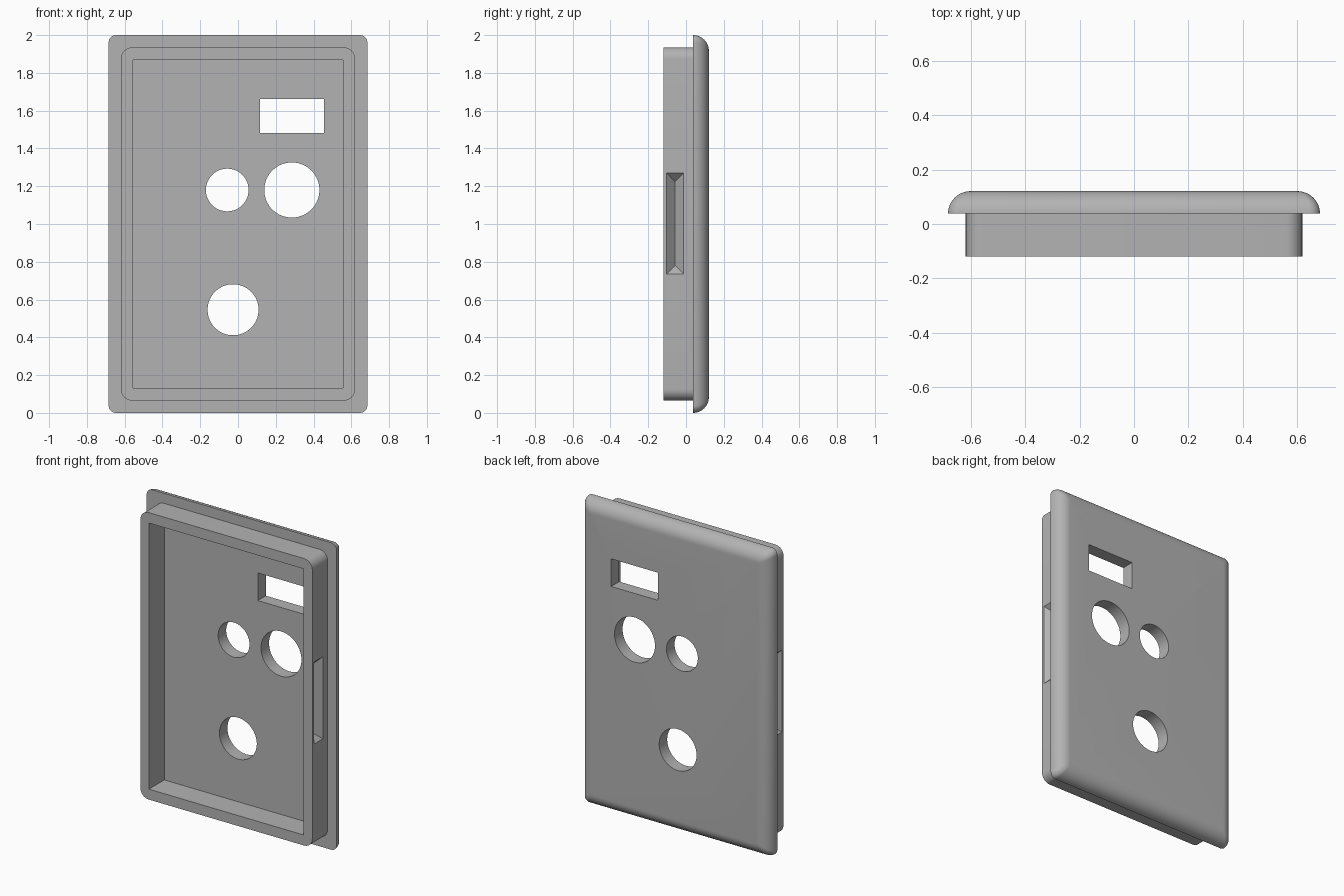
import bpy, bmesh, math
from mathutils import Vector

if "Cube" in bpy.data.objects:
    bpy.data.objects.remove(bpy.data.objects["Cube"], do_unlink=True)

grey = bpy.data.materials.new("plain grey")
grey.use_nodes = True
colour = (0.45, 0.45, 0.45, 1)
grey.diffuse_color = colour
grey.node_tree.nodes["Principled BSDF"].inputs["Base Color"].default_value = colour

FRONT, SEAT, BACK, MID = -0.12, 0.038, 0.121, 1.0


def make_object(name, bm):
    bmesh.ops.recalc_face_normals(bm, faces=bm.faces)
    mesh = bpy.data.meshes.new(name)
    bm.to_mesh(mesh)
    bm.free()
    mesh.materials.append(grey)
    obj = bpy.data.objects.new(name, mesh)
    bpy.context.collection.objects.link(obj)
    return obj


def rounded_ring(bm, half_w, half_h, radius, y, steps=8):
    """Rounded rectangle of vertices in the plane of the plate."""
    ring = []
    for k, (sx, sz) in enumerate([(1, 1), (-1, 1), (-1, -1), (1, -1)]):
        for i in range(steps + 1):
            a = math.pi / 2 * (k + i / steps)
            x = sx * (half_w - radius) + radius * math.cos(a)
            z = sz * (half_h - radius) + radius * math.sin(a)
            ring.append(bm.verts.new((x, y, MID + z)))
    return ring


def loft(bm, rings):
    for a, b in zip(rings, rings[1:]):
        n = len(a)
        for i in range(n):
            j = (i + 1) % n
            bm.faces.new((a[i], a[j], b[j], b[i]))
    bm.faces.new(rings[0])
    bm.faces.new(rings[-1])


# Plate: cavity floor, raised lip, flange, then the rounded back edge
sections = [
    (0.558, 0.867, 0.002, SEAT),
    (0.558, 0.867, 0.002, FRONT),
    (0.62, 0.935, 0.06, FRONT),
    (0.62, 0.935, 0.06, SEAT),
]
edge = BACK - SEAT
ARC = 12
for i in range(ARC + 1):
    t = math.pi / 2 * i / ARC
    inset = edge * (1 - math.cos(t))
    corner = 0.04 - 0.03 * inset / edge
    sections.append((0.685 - inset, 1 - inset, corner, SEAT + edge * math.sin(t)))
bm = bmesh.new()
loft(bm, [rounded_ring(bm, *s) for s in sections])
plate = make_object("wall_plate", bm)


def prism(name, outline):
    """Cutter that passes through the plate from front to back."""
    bm = bmesh.new()
    loft(bm, [[bm.verts.new((x, y, z)) for x, z in outline] for y in (-0.3, 0.3)])
    return make_object(name, bm)


def circle(cx, cz, r, n=64):
    return [(cx + r * math.cos(2 * math.pi * i / n),
             cz + r * math.sin(2 * math.pi * i / n)) for i in range(n)]


def side_notch(name, side):
    """Hipped groove cutter for one side of the lip."""
    y0, y1, z0, z1, depth = -0.103, -0.012, 0.735, 1.27, 0.046
    bm = bmesh.new()
    ym, face = (y0 + y1) / 2, 0.62
    points = [(face - depth, ym, z0 + depth), (face - depth, ym, z1 - depth)]
    for x in (face, face + 0.03):
        points += [(x, y, z) for y in (y0, y1) for z in (z0, z1)]
    for p in points:
        bm.verts.new(Vector((side * p[0], p[1], p[2])))
    bmesh.ops.convex_hull(bm, input=bm.verts)
    return make_object(name, bm)


cutters = [
    prism("small_round_cutter", circle(-0.057, 1.18, 0.113)),
    prism("large_round_cutter", circle(0.285, 1.18, 0.146)),
    prism("lower_round_cutter", circle(-0.026, 0.546, 0.135)),
    prism("window_cutter", [(0.116, 1.482), (0.455, 1.482), (0.455, 1.662), (0.116, 1.662)]),
    side_notch("left_notch_cutter", 1),
    side_notch("right_notch_cutter", -1),
]

# Cut the openings and drop the cutters
bpy.ops.object.select_all(action="DESELECT")
plate.select_set(True)
bpy.context.view_layer.objects.active = plate
for cutter in cutters:
    cutter.hide_render = True
    mod = plate.modifiers.new(cutter.name, "BOOLEAN")
    mod.operation = "DIFFERENCE"
    mod.solver = "EXACT"
    mod.object = cutter
    bpy.ops.object.modifier_apply(modifier=mod.name)
    bpy.data.objects.remove(cutter, do_unlink=True)
bpy.ops.object.shade_smooth_by_angle(angle=math.radians(30))
